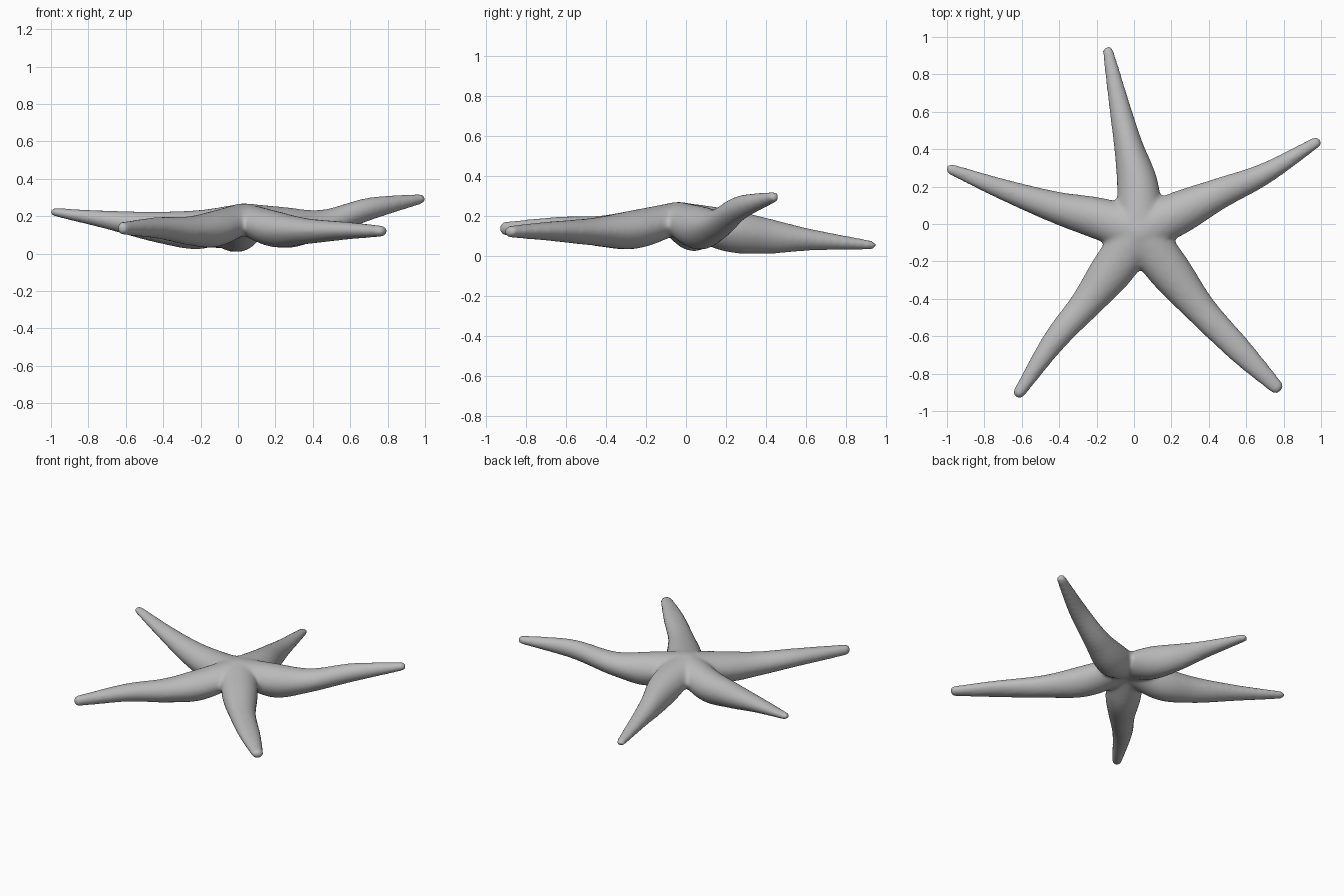
import bpy, bmesh, math
from mathutils import Vector

if "Cube" in bpy.data.objects:
    bpy.data.objects.remove(bpy.data.objects["Cube"])

skin = bpy.data.materials.new("grey skin")
skin.use_nodes = True
GREY = (0.5, 0.5, 0.5, 1)
skin.diffuse_color = GREY
skin.node_tree.nodes["Principled BSDF"].inputs["Base Color"].default_value = GREY

# Every arm runs from the hub out: x, y, half width, top z, bottom z
HUB = (0.03, -0.04, 0.12, 0.27, 0.11)
ARMS = [
    [(0.02, 0.2, .112, .235, .02), (-.03, .42, .078, .185, .01),
     (-.075, .62, .058, .135, .025), (-.14, .93, .03, .075, .03)],       # back
    [(0.24, 0.06, .115, .25, .03), (.45, .16, .085, .235, .08),
     (.7, .27, .058, .3, .175), (.98, .44, .03, .32, .265)],             # left
    [(0.19, -.25, .115, .23, .035), (.36, -.46, .085, .19, .05),
     (.58, -.69, .068, .17, .075), (.77, -.88, .038, .15, .09)],         # front left
    [(-.12, -.25, .115, .23, .035), (-.26, -.43, .085, .2, .045),
     (-.43, -.63, .064, .195, .08), (-.62, -.91, .032, .17, .1)],        # front right
    [(-.19, 0.03, .112, .235, .025), (-.42, .09, .085, .225, .055),
     (-.7, .185, .057, .23, .13), (-.985, .295, .03, .245, .2)],         # right
]
SIDES, STEPS = 24, 8


def spline(stations):
    """Smooth interpolation through the stations."""
    pts = [Vector(s) for s in stations]
    pts = [2 * pts[0] - pts[1]] + pts + [2 * pts[-1] - pts[-2]]
    out = []
    for a, b, c, d in zip(pts, pts[1:], pts[2:], pts[3:]):
        for i in range(STEPS):
            t = i / STEPS
            out.append(0.5 * (2 * b + (c - a) * t + (2 * a - 5 * b + 4 * c - d) * t**2
                              + (3 * b - a - 3 * c + d) * t**3))
    return out + [pts[-2]]


def add_arm(bm, stations):
    """Loft an oval section, slightly narrower below, with a rounded tip."""
    path = spline(stations)
    rings = []
    for i, (x, y, w, top, low) in enumerate(path):
        ahead, behind = path[min(i + 1, len(path) - 1)], path[max(i - 1, 0)]
        dx, dy = ahead[0] - behind[0], ahead[1] - behind[1]
        length = math.hypot(dx, dy)
        side = Vector((-dy, dx, 0)) / length
        mid = Vector((x, y, (top + low) / 2))
        ring = []
        for k in range(SIDES):
            a = math.tau * k / SIDES
            belly = 1 - 0.1 * max(0, -math.sin(a))
            ring.append(bm.verts.new(mid + side * w * math.cos(a) * belly
                                     + Vector((0, 0, (top - low) / 2 * math.sin(a)))))
        rings.append(ring)
    forward = Vector((dx, dy, 0)) / length
    cap = [bm.verts.new(mid + (v.co - mid) * 0.6 + forward * 0.018) for v in rings[-1]]
    rings.append(cap)
    for r, s in zip(rings, rings[1:]):
        for k in range(SIDES):
            n = (k + 1) % SIDES
            bm.faces.new((r[k], r[n], s[n], s[k]))
    bm.faces.new(rings[0])
    bm.faces.new(cap)


bm = bmesh.new()
for arm in ARMS:
    add_arm(bm, [HUB] + arm)
bmesh.ops.recalc_face_normals(bm, faces=bm.faces)
mesh = bpy.data.meshes.new("starfish_body")
bm.to_mesh(mesh)
bm.free()
mesh.materials.append(skin)
body = bpy.data.objects.new("starfish_body", mesh)
bpy.context.collection.objects.link(body)

# Fuse the arms into one skin and soften the webs between them
fuse = body.modifiers.new("fuse", "REMESH")
fuse.mode = "VOXEL"
fuse.voxel_size = 0.012
fuse.use_smooth_shade = True
soften = body.modifiers.new("soften", "SMOOTH")
soften.factor = 0.5
soften.iterations = 10
